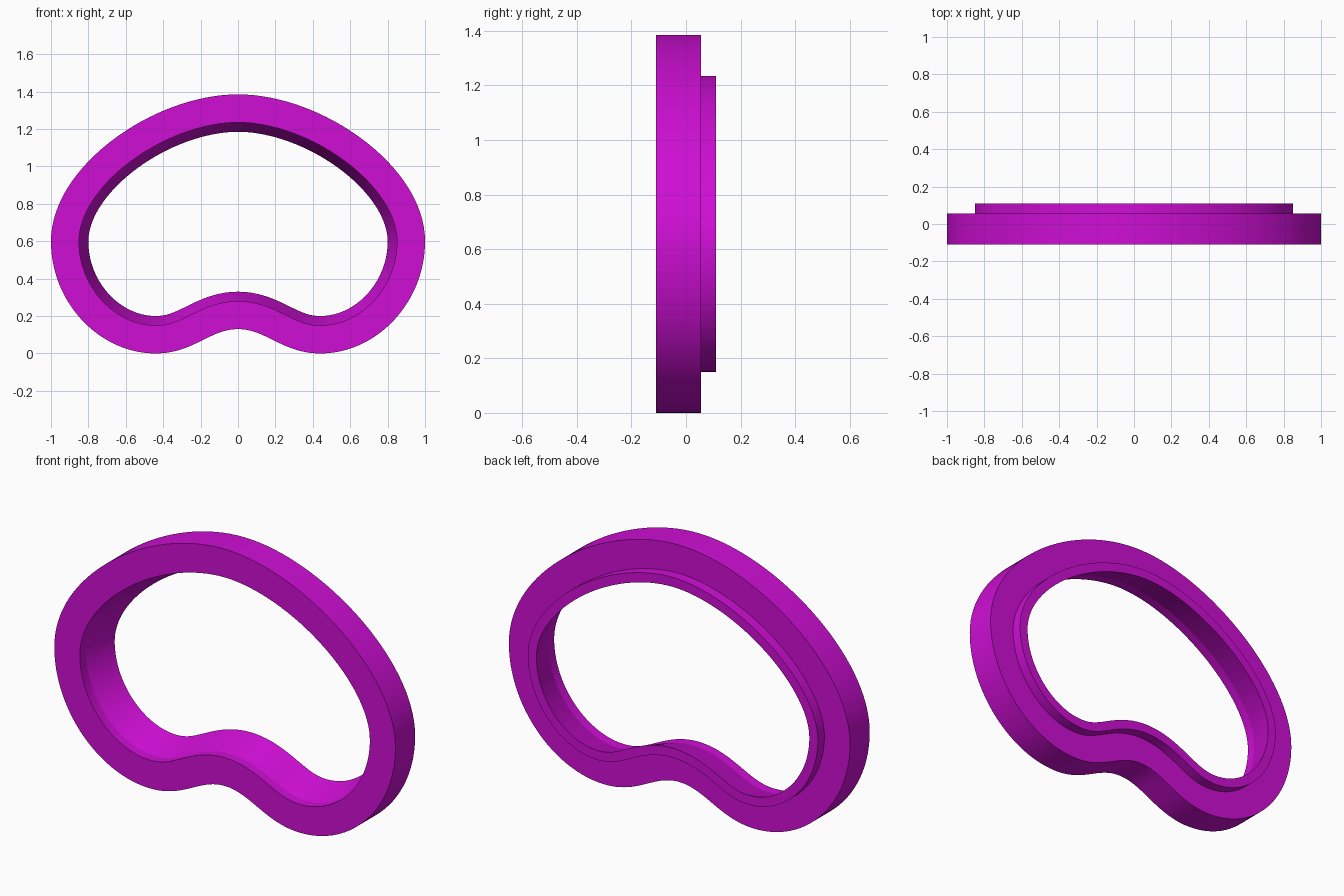
import bpy, bmesh, math
from mathutils import Vector
from mathutils.geometry import interpolate_bezier

if "Cube" in bpy.data.objects:
    bpy.data.objects.remove(bpy.data.objects["Cube"])

STEPS = 32  # points per curve span

# Right half of the outer bean outline (x, z): four control points per span
spans = [
    [(0, 1.385), (0.45, 1.385), (1, 1.00), (1, 0.60)],
    [(1, 0.60), (1, 0.27), (0.74, 0), (0.44, 0)],
    [(0.44, 0), (0.24, 0), (0.15, 0.13), (0, 0.13)],
]
half = []
for span in spans:
    pts = interpolate_bezier(*[Vector((x, z, 0)) for x, z in span], STEPS + 1)
    half += [Vector((p.x, p.y)) for p in pts[:-1]]
half.append(Vector((0, 0.13)))

# Mirror to the left side to close the outline
outline = half + [Vector((-p.x, p.y)) for p in reversed(half[1:-1])]

# Wall cross-section: (inward offset, y)
section = [
    (0.00, -0.11), (0.15, -0.11),   # front face
    (0.15, -0.06), (0.20, 0.11),    # short straight wall, then taper
    (0.15, 0.11), (0.15, 0.055),    # raised back lip
    (0.00, 0.055),                  # back face
]

# Sweep the section around the outline
bm = bmesh.new()
rings = []
n = len(outline)
for i, p in enumerate(outline):
    t = (outline[(i + 1) % n] - outline[i - 1]).normalized()
    inward = Vector((t.y, -t.x))
    rings.append([bm.verts.new((p.x + inward.x * d, y, p.y + inward.y * d))
                  for d, y in section])
m = len(section)
for i in range(n):
    a, b = rings[i], rings[(i + 1) % n]
    for j in range(m):
        k = (j + 1) % m
        bm.faces.new((a[j], a[k], b[k], b[j]))
bmesh.ops.recalc_face_normals(bm, faces=bm.faces)

mesh = bpy.data.meshes.new("bean_ring")
bm.to_mesh(mesh)
bm.free()
ring = bpy.data.objects.new("bean_ring", mesh)
bpy.context.collection.objects.link(ring)

# Single magenta plastic colour
mat = bpy.data.materials.new("magenta")
mat.diffuse_color = (0.62, 0.0045, 0.66, 1)
mat.use_nodes = True
mat.node_tree.nodes["Principled BSDF"].inputs["Base Color"].default_value = mat.diffuse_color
mesh.materials.append(mat)

# Smooth around the curve, crisp at the section corners
bpy.context.view_layer.objects.active = ring
ring.select_set(True)
bpy.ops.object.shade_smooth_by_angle(angle=math.radians(12))
